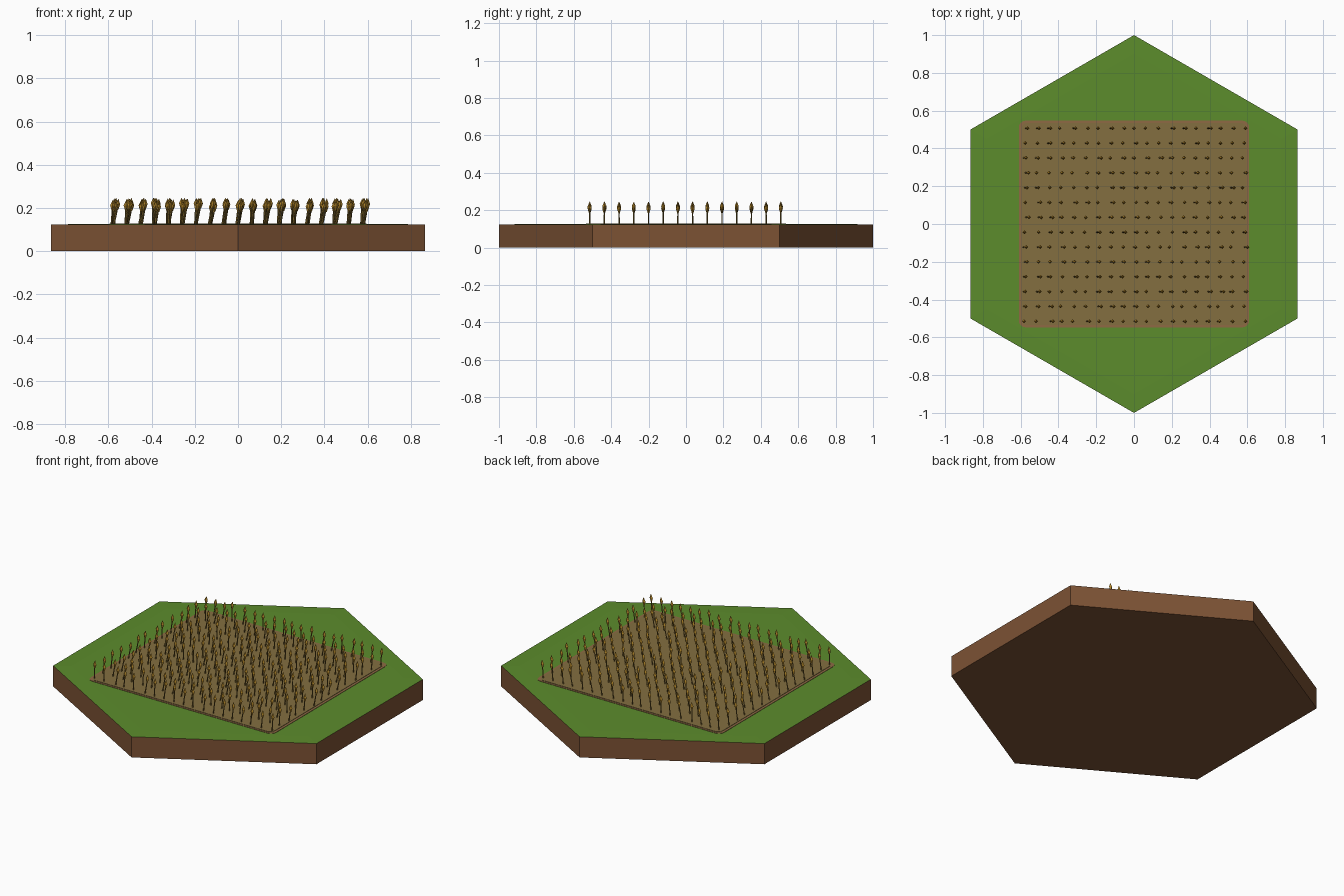
import bpy, bmesh, math, random
from mathutils import Vector

if "Cube" in bpy.data.objects:
    bpy.data.objects.remove(bpy.data.objects["Cube"])

random.seed(4)
TOP = 0.123


def material(name, rgb):
    lin = [((c / 255 + 0.055) / 1.055) ** 2.4 if c > 10 else c / 3294 for c in rgb]
    m = bpy.data.materials.new(name)
    m.diffuse_color = (*lin, 1)
    m.use_nodes = True
    m.node_tree.nodes["Principled BSDF"].inputs["Base Color"].default_value = m.diffuse_color
    return m


EARTH = material("earth brown", (124, 82, 52))
GRASS = material("grass green", (92, 140, 44))
BORDER = material("soil border", (142, 106, 68))
SOIL = material("tilled soil", (131, 110, 64))
STRAW = material("straw stem", (138, 112, 50))
GRAIN = material("golden grain", (178, 134, 42))


def finish(name, bm, *mats):
    bmesh.ops.recalc_face_normals(bm, faces=bm.faces)
    me = bpy.data.meshes.new(name)
    bm.to_mesh(me)
    bm.free()
    for m in mats:
        me.materials.append(m)
    ob = bpy.data.objects.new(name, me)
    bpy.context.collection.objects.link(ob)
    return ob


def loft(bm, rings, mat=0):
    """Bridge equal-sized rings of points and cap both ends."""
    vs = [[bm.verts.new(p) for p in r] for r in rings]
    n = len(vs[0])
    faces = [bm.faces.new((a[i], a[(i + 1) % n], b[(i + 1) % n], b[i]))
             for a, b in zip(vs, vs[1:]) for i in range(n)]
    faces += [bm.faces.new(vs[0][::-1]), bm.faces.new(vs[-1])]
    for f in faces:
        f.material_index = mat


def circle(n, rx, ry, z, cx=0, cy=0, turn=0):
    return [Vector((cx + rx * math.cos(turn + math.tau * i / n),
                    cy + ry * math.sin(turn + math.tau * i / n), z)) for i in range(n)]


def rounded_rect(hx, hy, r, z):
    pts = []
    for k, (sx, sy) in enumerate([(1, 1), (-1, 1), (-1, -1), (1, -1)]):
        for j in range(5):
            a = math.pi / 2 * (k + j / 4)
            pts.append(Vector((sx * (hx - r) + r * math.cos(a),
                               sy * (hy - r) + r * math.sin(a), z)))
    return pts


# Hexagonal tile: earth sides and base, slightly crowned grass top
bm = bmesh.new()
loft(bm, [circle(6, r, r, z, turn=math.pi / 2)
          for r, z in [(1, 0), (1, TOP), (0.9, TOP + 0.002)]])
bm.normal_update()
tile = finish("hex_tile", bm, EARTH, GRASS)
for p in tile.data.polygons:
    p.material_index = 1 if p.normal.z > 0.5 else 0

# Field: a soil border with the tilled plot on top
for name, hx, hy, r, z0, z1, m in [
        ("soil_border", 0.61, 0.547, 0.035, TOP, TOP + 0.004, BORDER),
        ("tilled_plot", 0.595, 0.535, 0.03, TOP + 0.003, TOP + 0.006, SOIL)]:
    bm = bmesh.new()
    loft(bm, [rounded_rect(hx, hy, r, z0), rounded_rect(hx, hy, r, z1)])
    finish(name, bm, m)

# Rows of leaning wheat: thin stems and faceted grain heads
stems, heads = bmesh.new(), bmesh.new()
for row in range(14):
    y = -0.515 + 1.022 * row / 13
    for col in range(19):
        x = -0.58 + 1.157 * col / 18 + random.uniform(-0.008, 0.008)
        lean = random.uniform(0.0, 0.018)
        h = random.uniform(0.100, 0.118)
        top = x + lean
        loft(stems, [circle(4, 0.004, 0.004, TOP, x, y),
                     circle(4, 0.003, 0.003, TOP + h * 0.72, top, y)])
        z = TOP + h
        loft(heads, [circle(4, r, r, z + dz, top + s, y)
                     for r, dz, s in [(0.003, -0.042, 0), (0.0105, -0.018, 0.001),
                                      (0.0006, 0.006, 0.003)]])
finish("wheat_stems", stems, STRAW)
finish("wheat_heads", heads, GRAIN)
